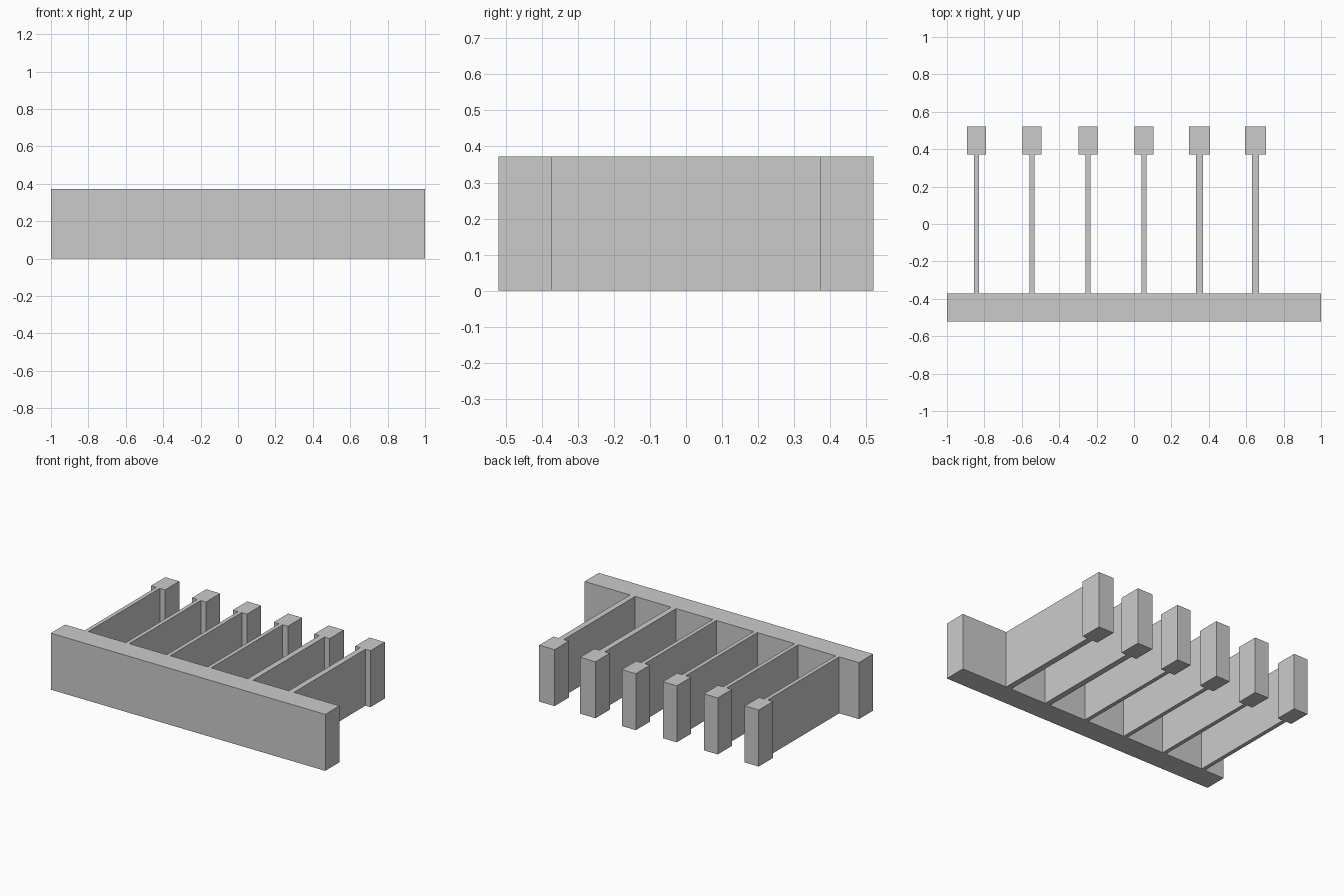
import bpy
import bmesh
from mathutils import Matrix, Vector

cube = bpy.data.objects.get("Cube")
if cube:
    bpy.data.objects.remove(cube, do_unlink=True)

GREY = (0.6, 0.6, 0.6, 1.0)
grey = bpy.data.materials.new("light grey")
grey.use_nodes = True
grey.diffuse_color = GREY
grey.node_tree.nodes["Principled BSDF"].inputs["Base Color"].default_value = GREY

HEIGHT = 0.372
DEPTH = 0.52      # half of the overall depth
INNER = 0.372     # where the web meets the wall and the posts


def box(name, x, width, y0, y1):
    """Full-height box centred on x, spanning y0 to y1."""
    bm = bmesh.new()
    bmesh.ops.create_cube(bm, size=1.0)
    size = Vector((width, y1 - y0, HEIGHT))
    centre = Vector((x, (y0 + y1) / 2, HEIGHT / 2))
    bm.transform(Matrix.Translation(centre) @ Matrix.Diagonal(size).to_4x4())
    mesh = bpy.data.meshes.new(name)
    bm.to_mesh(mesh)
    bm.free()
    mesh.materials.append(grey)
    obj = bpy.data.objects.new(name, mesh)
    bpy.context.collection.objects.link(obj)
    return obj


# Long front wall
box("front_wall", 0, 2.0, -DEPTH, -INNER)

# Evenly spaced dividers, each ending in a post; the last two are thicker
for i in range(6):
    x = -0.843 + 0.2985 * i
    thick = i >= 4
    box(f"divider_{i + 1}", x, 0.038 if thick else 0.026, -INNER, INNER)
    box(f"post_{i + 1}", x, 0.112 if thick else 0.102, INNER, DEPTH)
